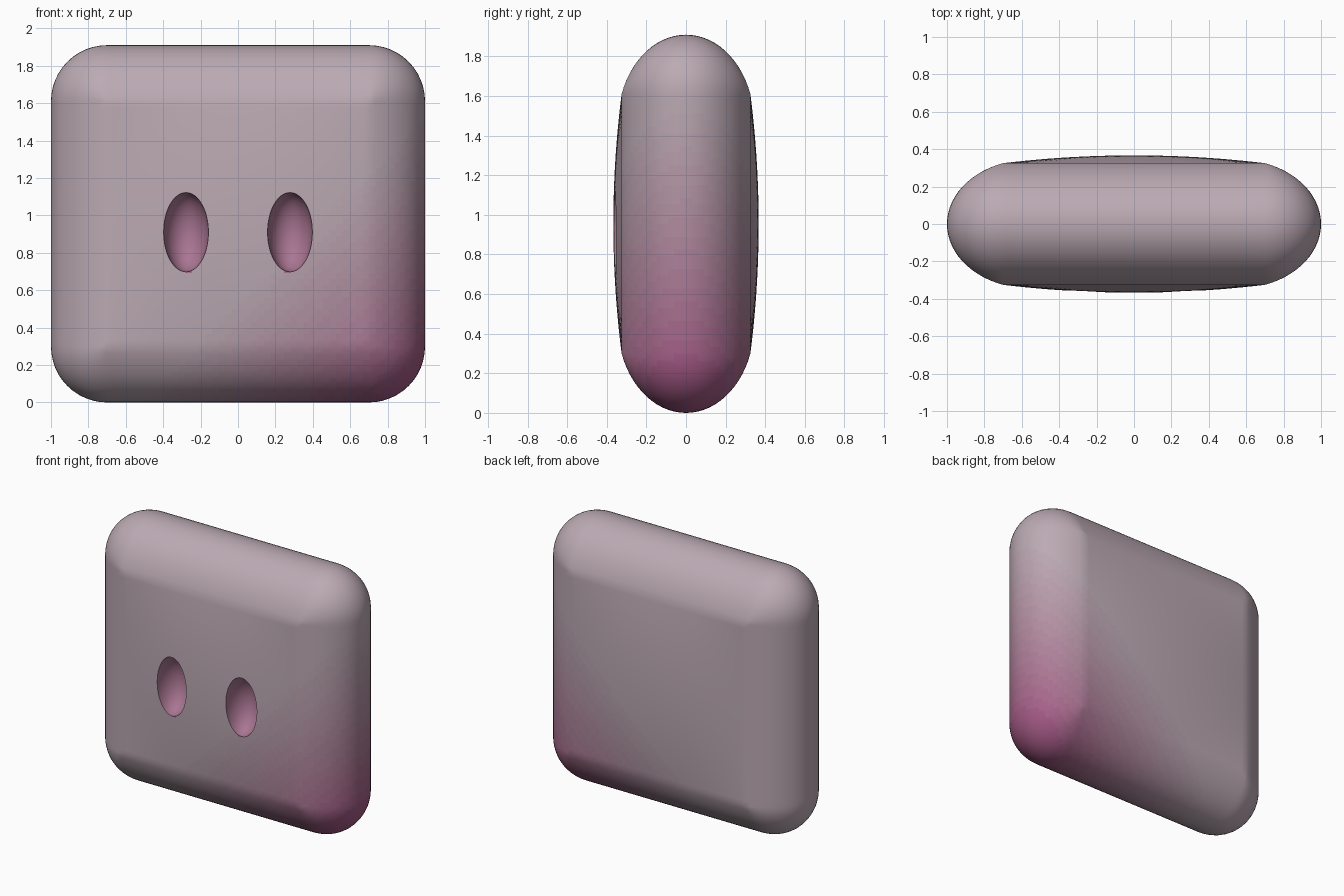
import bpy, bmesh
from math import cos, sin, pi, acos

if "Cube" in bpy.data.objects:
    bpy.data.objects.remove(bpy.data.objects["Cube"])

HX, HZ, CORNER = 0.70, 0.655, 0.30      # flat face half sizes, corner radius
ZC = HZ + CORNER                        # centre height
A, R = 0.345, 0.45                      # rim ellipse: depth and width
TMAX = acos(1 - CORNER / R)
YEDGE = A * sin(TMAX)
DOME = 0.367 - YEDGE
N, ARC, RIM = 40, 12, 28
EYES = [(-0.278, 0.91), (0.278, 0.91)]
EX, EZ = 0.12, 0.212


def outline(y, inset):
    """Rounded rectangle ring, counter-clockwise."""
    r = CORNER - inset
    pts = []
    corners = [(1, 1), (-1, 1), (-1, -1), (1, -1)]
    for q, (sx, sz) in enumerate(corners):
        for i in range(ARC + 1):
            a = (q + i / ARC) * pi / 2
            pts.append((sx * HX + r * cos(a), y, ZC + sz * HZ + r * sin(a)))
        nx, nz = corners[(q + 1) % 4]
        a = (q + 1) * pi / 2
        for i in range(1, N):
            f = i / N
            pts.append(((sx + (nx - sx) * f) * HX + r * cos(a), y,
                        ZC + (sz + (nz - sz) * f) * HZ + r * sin(a)))
    return pts


def bridge(bm, rows, closed):
    for a, b in zip(rows, rows[1:]):
        for i in range(len(a) if closed else len(a) - 1):
            j = (i + 1) % len(a)
            bm.faces.new((a[i], a[j], b[j], b[i]))


# Cushion body: rounded rim plus two gently domed faces
bm = bmesh.new()
rings = []
for k in range(RIM + 1):
    t = TMAX * (2 * k / RIM - 1)
    rings.append([bm.verts.new(p) for p in outline(A * sin(t), R * (1 - cos(t)))])
bridge(bm, rings, True)
for side in (-1, 1):
    rows = []
    for j in range(N + 1):
        v = 2 * j / N - 1
        row = []
        for i in range(N + 1):
            u = 2 * i / N - 1
            y = side * (YEDGE + DOME * (1 - u * u) * (1 - v * v))
            row.append(bm.verts.new((u * HX, y, ZC + v * HZ)))
        rows.append(row)
    bridge(bm, rows, False)
bmesh.ops.remove_doubles(bm, verts=bm.verts, dist=1e-4)
bmesh.ops.dissolve_degenerate(bm, dist=1e-5, edges=bm.edges)
bmesh.ops.recalc_face_normals(bm, faces=bm.faces)
me = bpy.data.meshes.new("body")
bm.to_mesh(me)
bm.free()
body = bpy.data.objects.new("body", me)
bpy.context.collection.objects.link(body)

# Oval eye sockets scooped from the front
bpy.context.view_layer.objects.active = body
body.select_set(True)
for x, z in EYES:
    bpy.ops.mesh.primitive_uv_sphere_add(segments=48, ring_count=24, location=(x, -0.36, z))
    cutter = bpy.context.object
    cutter.name = "eye_cutter"
    cutter.scale = (EX, 0.15, EZ)
    cutter.hide_render = True
    bpy.context.view_layer.update()
    mod = body.modifiers.new("eye_socket", "BOOLEAN")
    mod.operation, mod.solver, mod.object = "DIFFERENCE", "EXACT", cutter
    bpy.ops.object.select_all(action="DESELECT")
    body.select_set(True)
    bpy.context.view_layer.objects.active = body
    bpy.ops.object.modifier_apply(modifier=mod.name)
    bpy.data.objects.remove(cutter)
bpy.ops.object.shade_smooth_by_angle(angle=0.7)

# Colour fades from pale mauve to plum at the lower right; sockets are plum
PALE, PLUM, STEPS = (0.50, 0.40, 0.45), (0.36, 0.10, 0.23), 16
me = body.data
me.materials.clear()
for k in range(STEPS):
    f = k / (STEPS - 1)
    m = bpy.data.materials.new(f"mauve_{k}")
    m.diffuse_color = (*[a + (b - a) * f for a, b in zip(PALE, PLUM)], 1)
    m.use_nodes = True
    m.node_tree.nodes["Principled BSDF"].inputs["Base Color"].default_value = m.diffuse_color
    me.materials.append(m)
for p in me.polygons:
    x, y, z = p.center
    f = min(max((x - z + 0.55) / 1.3, 0), 1)
    if y < 0 and any(((x - ex) / EX) ** 2 + ((z - ez) / EZ) ** 2 < 0.995 for ex, ez in EYES):
        f = 0.75
    p.material_index = round(f * (STEPS - 1))
